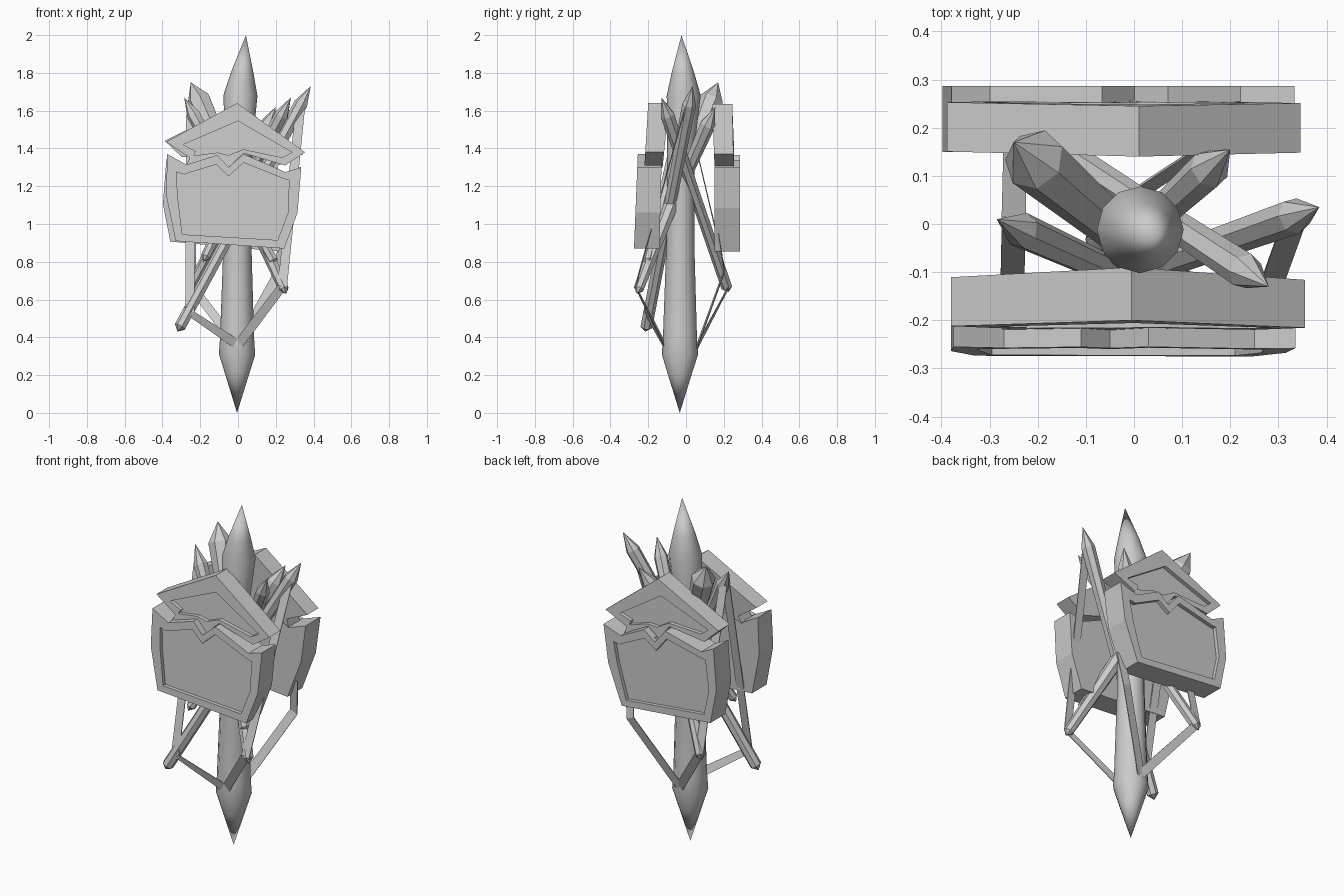
import bpy, bmesh, math
from mathutils import Vector

if "Cube" in bpy.data.objects:
    bpy.data.objects.remove(bpy.data.objects["Cube"])

grey = bpy.data.materials.new("weathered grey")
grey.diffuse_color = (0.6, 0.6, 0.6, 1)
grey.use_nodes = True
grey.node_tree.nodes["Principled BSDF"].inputs["Base Color"].default_value = grey.diffuse_color


def finish(bm, name, smooth=False):
    bmesh.ops.recalc_face_normals(bm, faces=bm.faces)
    me = bpy.data.meshes.new(name)
    bm.to_mesh(me)
    bm.free()
    ob = bpy.data.objects.new(name, me)
    bpy.context.collection.objects.link(ob)
    me.materials.append(grey)
    if smooth:
        for o in bpy.context.selected_objects:
            o.select_set(False)
        ob.select_set(True)
        bpy.context.view_layer.objects.active = ob
        bpy.ops.object.shade_smooth_by_angle(angle=math.radians(40))
    return ob


def bridge(bm, a, b):
    for i in range(len(a)):
        j = (i + 1) % len(a)
        bm.faces.new((a[i], a[j], b[j], b[i]))


def rod(name, rings, sides, smooth=False):
    """Pointed pole through (centre, radius) rings; radius 0 makes a tip."""
    bm = bmesh.new()
    axis = (rings[-1][0] - rings[0][0]).normalized()
    u = axis.cross(Vector((0, 1, 0))).normalized()
    v = axis.cross(u)
    prev = None
    for c, r in rings:
        if r == 0:
            loop = [bm.verts.new(c)]
        else:
            loop = [bm.verts.new(c + r * (math.cos(t) * u + math.sin(t) * v))
                    for t in (2 * math.pi * k / sides for k in range(sides))]
        if prev and len(prev) == len(loop):
            bridge(bm, prev, loop)
        elif prev:
            tip, ring = (prev[0], loop) if len(prev) == 1 else (loop[0], prev)
            for k in range(sides):
                bm.faces.new((tip, ring[k], ring[(k + 1) % sides]))
        prev = loop
    return finish(bm, name, smooth)


# Central post, pointed at both ends
rod("post", [(Vector(c), r) for c, r in [
    ((-0.005, -0.033, 0.0), 0), ((-0.005, -0.033, 0.2), 0.062),
    ((-0.005, -0.032, 0.31), 0.096), ((-0.005, -0.032, 0.4), 0.09),
    ((-0.003, -0.03, 0.9), 0.074), ((0.003, -0.028, 1.4), 0.072),
    ((0.013, -0.012, 1.68), 0.09), ((0.022, -0.016, 1.8), 0.06),
    ((0.042, -0.024, 2.0), 0)]], 12, True)

# Crossed, sharpened stakes: top tip, bottom end, top radius, bottom radius
stakes = [
    ((-0.25, 0.17, 1.75), (0.255, -0.26, 0.63), 0.066, 0.028),
    ((0.20, 0.155, 1.62), (-0.184, -0.2, 0.8), 0.042, 0.026),
    ((0.385, 0.035, 1.73), (-0.32, -0.215, 0.43), 0.038, 0.032),
    ((0.28, -0.13, 1.67), (-0.26, 0.225, 0.64), 0.038, 0.03),
    ((-0.285, 0.01, 1.67), (0.2, -0.21, 0.78), 0.038, 0.028)]
for n, (top, bot, r1, r0) in enumerate(stakes):
    a, b = Vector(bot), Vector(top)
    d = (b - a).normalized()
    rod(f"stake_{n + 1}", [(a, 0), (a + d * 0.03, r0), (a.lerp(b, 0.5), (r0 + r1) * 0.45),
                           (b - d * 0.11, r1), (b, 0)], 7)


# Flat straps tying the post foot to the stake ends, broad side to front and back
def strap(name, pts, width=0.05):
    bm = bmesh.new()
    pairs = []
    out = Vector((0, math.copysign(1, pts[1][1]), 0))
    for i, p in enumerate(pts):
        d = (Vector(pts[min(i + 1, len(pts) - 1)]) - Vector(pts[max(i - 1, 0)])).normalized()
        w = d.cross(out).normalized() * width / 2
        pairs.append([bm.verts.new(Vector(p) + w * k + out * h)
                      for k, h in ((1, 0), (-1, 0), (-1, 0.005), (1, 0.005))])
    for a, b in zip(pairs, pairs[1:]):
        bridge(bm, a, b)
    bm.faces.new(pairs[0])
    bm.faces.new(pairs[-1])
    finish(bm, name)


strap("strap_front_left", [(0, -0.11, 0.36), (-0.255, -0.215, 0.53), (-0.25, -0.01, 1.58)])
strap("strap_front_right", [(0, -0.11, 0.36), (0.235, -0.265, 0.67), (0.33, 0.0, 1.62)])
strap("strap_back_left", [(0, 0.055, 0.35), (-0.245, 0.225, 0.67), (-0.25, 0.01, 1.58)])
strap("strap_back_right", [(0, 0.055, 0.35), (0.22, 0.2, 0.75), (0.24, 0.17, 0.95)])


# Broken sign boards: outline and recessed inner outline as (x, z)
upper = [(-.38, 1.435), (-.005, 1.64), (.355, 1.38), (.25, 1.31), (.03, 1.375),
         (-.05, 1.30), (-.11, 1.365), (-.275, 1.31), (-.255, 1.35)]
upper_in = [(-.29, 1.42), (0, 1.545), (.285, 1.38), (.235, 1.352), (.03, 1.395),
            (-.05, 1.365), (-.11, 1.378), (-.235, 1.362), (-.222, 1.385)]
lower = [(-.375, 1.37), (-.265, 1.31), (-.27, 1.315), (-.11, 1.365), (-.05, 1.30),
         (.03, 1.37), (.25, 1.275), (.335, 1.30), (.315, 1.06), (.245, .87),
         (-.33, .91), (-.38, 1.15)]
lower_in = [(-.325, 1.275), (-.285, 1.262), (-.265, 1.27), (-.115, 1.315), (-.05, 1.252),
            (.03, 1.325), (.24, 1.24), (.27, 1.232), (.265, 1.06), (.21, .915),
            (-.295, .945), (-.32, 1.15)]


def board(name, outer, inner, z0, front, back, side, shift=(0, 0), tilt=0, pivot=0):
    """front/back: (depth at z0, extra depth per unit below z0); side 1 = front, -1 = rear."""
    bm = bmesh.new()
    c, s = math.cos(tilt), math.sin(tilt)

    def loop(pts, plane, offset=0):
        out = []
        for x, z in pts:
            y = -side * (plane[0] + plane[1] * (z0 - z) - offset)
            x, h = side * x, z - pivot
            out.append(bm.verts.new((x * c + h * s + shift[0], y,
                                     h * c - x * s + pivot + shift[1])))
        return out
    rear = loop(outer, back)
    rim = loop(outer, front)
    lip = loop(inner, front)
    floor = loop(inner, front, 0.022)
    bridge(bm, rear, rim)
    bridge(bm, rim, lip)
    bridge(bm, lip, floor)
    bmesh.ops.triangulate(bm, faces=[bm.faces.new(rear), bm.faces.new(floor)])
    finish(bm, name)


board("front_upper_board", upper, upper_in, 1.64, (.20, .06), (.09, .1), 1)
board("front_lower_board", lower, lower_in, 1.30, (.258, .04), (.13, .025), 1)
# The rear sign is the same one turned round and hanging askew
board("back_upper_board", upper, upper_in, 1.64, (.245, .03), (.14, .04), -1,
      (-.035, 0), .17, 1.4)
board("back_lower_board", lower, lower_in, 1.30, (.287, 0), (.15, 0), -1,
      (-.08, -.005), .16, 1.1)
